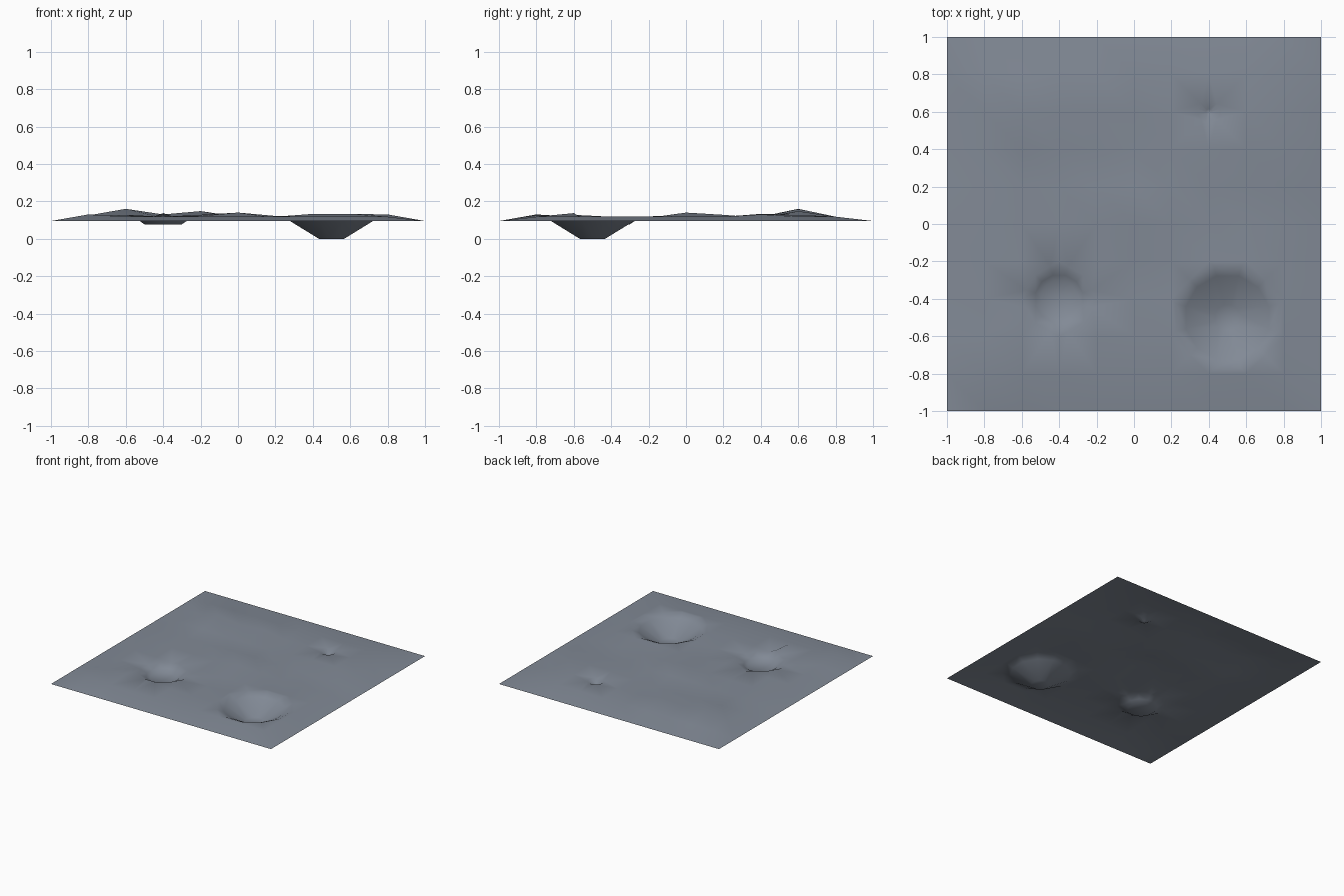
import bpy, math
from mathutils import Vector
from mathutils.geometry import delaunay_2d_cdt

if "Cube" in bpy.data.objects:
    bpy.data.objects.remove(bpy.data.objects["Cube"])

EDGE = 0.095
# low hills: (x, y) -> height
hills = {(-.6, .6): .16, (-.2, .6): .148, (-.4, .6): .13, (0, 0): .14,
         (-.8, .6): .125, (.4, .4): .133, (.6, .4): .133, (.8, .4): .13,
         (0, .2): .128, (-.2, .2): .128, (-.4, -.6): .137, (-.6, -.6): .128,
         (-.8, -.8): .13, (-.8, 0): .122, (.6, .6): .127,
         (0, .4): .108, (-.2, .4): .112, (-.4, .4): .112, (.6, .2): .112,
         (0, -.2): .112, (.2, -.2): .112, (-.2, 0): .122, (.2, 0): .122}
# craters: centre, then (radius, height) rings from the floor to the rim
craters = [((.5, -.5), [(.07, 0), (.23, .095), (.285, .12)]),
           ((-.4, -.4), [(.10, .075), (.13, .095), (.18, .12)]),
           ((.4, .6), [(.015, .097), (.06, .125)])]
SIDES = 12

points = []
# coarse grid outside the craters
for i in range(11):
    for j in range(11):
        x, y = round(-1 + .2 * i, 1), round(-1 + .2 * j, 1)
        border = i in (0, 10) or j in (0, 10)
        if any(math.hypot(x - c[0], y - c[1]) < rings[-1][0] + .01 for c, rings in craters):
            continue
        z = EDGE if border else hills.get((x, y), .118)
        points.append((x, y, z))
# crater rings
for (cx, cy), rings in craters:
    points.append((cx, cy, rings[0][1]))
    for r, z in rings:
        for k in range(SIDES):
            a = math.tau * (k + .5) / SIDES
            points.append((cx + r * math.cos(a), cy + r * math.sin(a), z))

# triangulate in plan, then lift to height
flat, _, tris, origin, _, _ = delaunay_2d_cdt([Vector(p[:2]) for p in points], [], [], 0, 1e-5)
verts = [(v.x, v.y, points[o[0]][2]) for v, o in zip(flat, origin)]
mesh = bpy.data.meshes.new("cratered_ground")
mesh.from_pydata(verts, [], [list(t) for t in tris])
mesh.update()
if mesh.polygons[0].normal.z < 0:
    mesh.flip_normals()
mesh.shade_smooth()

mat = bpy.data.materials.new("blue grey rock")
mat.diffuse_color = (.223, .254, .305, 1)
mat.use_nodes = True
mat.node_tree.nodes["Principled BSDF"].inputs["Base Color"].default_value = mat.diffuse_color
mesh.materials.append(mat)
ground = bpy.data.objects.new("cratered_ground", mesh)
bpy.context.collection.objects.link(ground)
